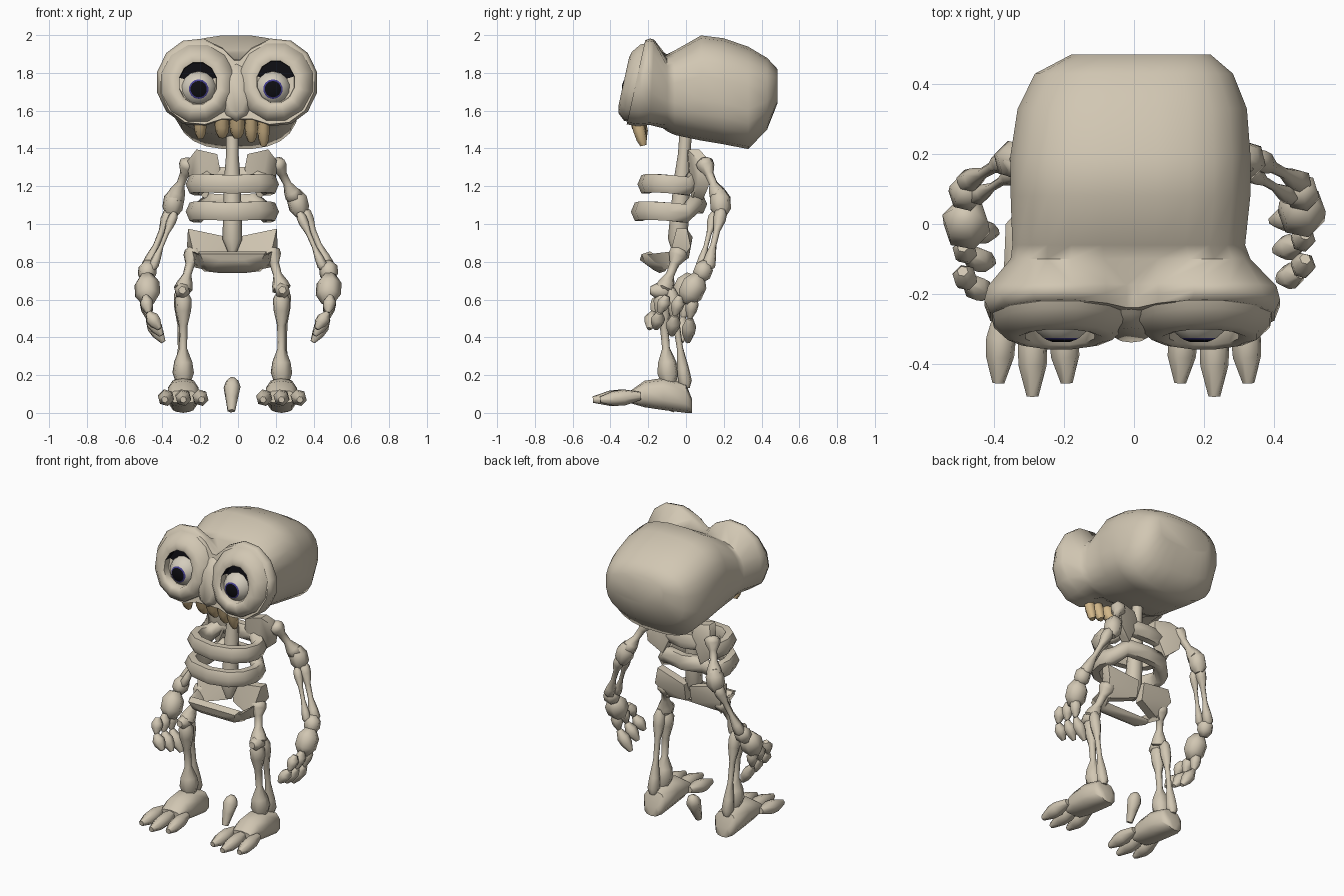
import bpy, bmesh, math
from mathutils import Vector as V

if "Cube" in bpy.data.objects:
    bpy.data.objects.remove(bpy.data.objects["Cube"])

def mat(name, c):
    m = bpy.data.materials.new(name)
    m.diffuse_color = (*c, 1)
    m.use_nodes = True
    m.node_tree.nodes["Principled BSDF"].inputs["Base Color"].default_value = m.diffuse_color
    return m

BONE = mat("bone", (.64, .57, .45))
TOOTH = mat("tooth_tan", (.64, .47, .25))
BLACK = mat("black", (.004, .004, .006))
BLUE = mat("iris_blue", (.06, .05, .28))
WHITE = mat("eye_white", (.66, .61, .51))
CX = -.03                      # body centre line

def finish(name, bm, mats, angle=50):
    bmesh.ops.recalc_face_normals(bm, faces=bm.faces)
    me = bpy.data.meshes.new(name)
    bm.to_mesh(me)
    bm.free()
    for m in mats:
        me.materials.append(m)
    o = bpy.data.objects.new(name, me)
    bpy.context.collection.objects.link(o)
    bpy.ops.object.select_all(action='DESELECT')
    o.select_set(True)
    bpy.context.view_layer.objects.active = o
    bpy.ops.object.shade_smooth_by_angle(angle=math.radians(angle))
    return o

def loft(name, rings, mats=(BONE,), bands=None, closed=False, caps=(0, 0), angle=50):
    """Skin a list of point rings; bands gives the material index per band."""
    bm = bmesh.new()
    vs = [[bm.verts.new(p) for p in r] for r in rings]
    n = len(vs[0])
    for i in range(len(vs) - (0 if closed else 1)):
        a, b = vs[i], vs[(i + 1) % len(vs)]
        for j in range(n):
            k = (j + 1) % n
            bm.faces.new((a[j], a[k], b[k], b[j])).material_index = bands[i] if bands else 0
    if not closed:
        bm.faces.new(vs[0]).material_index = caps[0]
        bm.faces.new(vs[-1]).material_index = caps[1]
    return finish(name, bm, mats, angle)

def ring(y, hw, z0, z1, cx=0, e=2.0, n=16, shear=0):
    """Superellipse outline in the xz plane; shear leans it with height."""
    pts = []
    for i in range(n):
        a = 2 * math.pi * (i + .5) / n
        c, s = math.cos(a), math.sin(a)
        dz = math.copysign(abs(s) ** (2 / e), s) * (z1 - z0) / 2
        pts.append((cx + hw * math.copysign(abs(c) ** (2 / e), c), y + shear * dz, (z0 + z1) / 2 + dz))
    return pts

def mask_ring(y, k=1, n=24, shear=.22):
    """Outline of two merged eye lobes in the xz plane."""
    pts = []
    for i in range(n):
        a = 2 * math.pi * (i + .5) / n
        c, s = math.cos(a), math.sin(a)
        A, B, C = c * c / .0462 + s * s / .054, -2 * abs(c) * .21 / .0462, .0441 / .0462 - 1
        t = (-B + math.sqrt(B * B - 4 * A * C)) / (2 * A)
        h = (.12 if s > 0 else .2) / abs(s)
        if abs(c) * h < .15:
            t = max(t, h)
        dz = t * s * k
        pts.append((t * c * k - .005, y + shear * dz, 1.75 + dz))
    return pts

SHAFT = [(0, .55), (.07, .95), (.18, .95), (.36, .5), (.6, .45), (.8, .85), (.93, 1), (1, .55)]
FINGER = [(0, .45), (.35, 1), (.65, .9), (1, .35)]
TOE = [(0, .5), (.4, 1), (.65, .95), (1, .4)]
BLOB = [(0, .5), (.3, 1), (.7, 1), (1, .5)]

def bone(name, p, q, r, prof=SHAFT, n=6, m=BONE):
    p, q = V(p), V(q)
    d = q - p
    u = d.orthogonal().normalized()
    w = d.normalized().cross(u)
    loft(name, [[p + d * t + (u * math.cos(2 * math.pi * i / n) + w * math.sin(2 * math.pi * i / n)) * r * k
                 for i in range(n)] for t, k in prof], (m,), angle=60)

def hull(name, pts):
    bm = bmesh.new()
    for p in pts:
        bm.verts.new(p)
    res = bmesh.ops.convex_hull(bm, input=bm.verts)
    bmesh.ops.delete(bm, geom=[v for v in res["geom_interior"] if isinstance(v, bmesh.types.BMVert)], context='VERTS')
    finish(name, bm, (BONE,), 50)

# skull: cranium, pinched valley, then the two-lobed face mask
loft("cranium", [ring(y, w, a, b, cx, 2.7, 24) for y, w, a, b, cx in [
    (.485, .2, 1.64, 1.82, .02), (.43, .285, 1.5, 1.88, 0), (.33, .33, 1.395, 1.94, -.005),
    (.2, .345, 1.42, 1.985, -.01), (.08, .345, 1.44, 2.0, -.01), (-.06, .335, 1.47, 1.92, -.015),
    (-.1, .345, 1.49, 1.9, -.01)]]
    + [mask_ring(-.18, .985, shear=.05), mask_ring(-.225, 1.01, shear=.15), mask_ring(-.265, .97)], angle=60)
loft("nose_bridge", [ring(y, w, a, b, -.008, 2, 10, .2) for y, w, a, b in (
    (-.24, .11, 1.535, 1.87), (-.285, .09, 1.55, 1.84), (-.318, .05, 1.58, 1.79))], angle=75)

# raised rims round the eye sockets, black under the lid, and eyes
for tag, cx, cz, ex in (("left", -.212, 1.745, -.208), ("right", .2, 1.752, .185)):
    prof = [(-.245, .205, .215), (-.285, .195, .205), (-.322, .155, .165), (-.33, .125, .135),
            (-.322, .102, .114), (-.276, .1, .112), (-.274, .04, .045)]
    o = loft(tag + "_eye_socket", [ring(y, rx, cz - rz, cz + rz, cx, 2, 12, .22) for y, rx, rz in prof],
             (BONE, BLACK), [0, 0, 0, 0, 1, 1], angle=60)
    for p in o.data.polygons:
        if p.center.z < cz + .02:
            p.material_index = 0
    R = .098
    loft(tag + "_eye", [ring(-.243 - R * math.cos(f), R * math.sin(f), 1.714 - R * math.sin(f),
                             1.714 + R * math.sin(f), ex, 2, 14) for f in (.25, .46, .56, .85, 1.2, 1.57, 2.0)],
         (WHITE, BLUE, BLACK), [2, 1, 0, 0, 0, 0], caps=(2, 0))

# teeth
for x, z0, r in ((-.2, 1.455, .034), (-.085, 1.46, .04), (-.005, 1.458, .042), (.07, 1.437, .036), (.135, 1.415, .034)):
    bone("tooth", (x, -.27, 1.58), (x, -.225, z0), r, [(0, .9), (.5, 1), (.8, .85), (1, .5)], 6, TOOTH)

# spine
bone("spine", (CX, 0, 1.5), (CX, -.05, .84), .055,
     [(0, .6), (.2, .6), (.4, .8), (.7, .9), (.88, .95), (1, .35)], 8)

# ribs: closed bands round the chest
for z0, yf in ((1.22, -.215), (1.075, -.25)):
    yb = .07
    rings = []
    for i in range(12):
        a = 2 * math.pi * i / 12
        s, c = math.sin(a), math.cos(a)
        ex = math.copysign(abs(s) ** .75, s)
        ey = math.copysign(abs(c) ** .9, c)
        zc = z0 + .015 * abs(s) - .01 + (.04 if c < -.8 else -.03 * (1 - c) / 2)
        rings.append([(CX + ex * (.205 + .042 * math.cos(t)), (yf + yb) / 2 + ey * ((yf - yb) / 2 - .042 * math.cos(t)),
                       zc + .056 * math.sin(t)) for t in [math.pi * k / 3 for k in range(6)]])
    loft("rib", rings, closed=True, angle=65)

# front bar of the pelvis
hull("pelvis_front", [(CX + s * x, y, z) for s in (-1, 1) for x, y, z in (
    (.17, -.235, .84), (.18, -.19, .855), (.15, -.11, .75), (.18, -.09, .78), (.06, -.245, .81),
    (.06, -.14, .74), (.15, -.215, .79), (.12, -.17, .755))])

for s, tag in ((-1, "left_"), (1, "right_")):
    P = lambda x, y, z, c=CX: (c + s * x, y, z)

    # pelvis wing and its link to the front bar
    hull(tag + "pelvis_wing", [P(x, y + d, z) for d in (-.03, .025) for x, y, z in (
        (.235, -.02, .975), (.24, .0, .88), (.19, -.07, .78), (.02, -.01, .82), (.02, .01, .93))])
    hull(tag + "pelvis_link", [P(x, y, z) for x, y, z in (
        (.15, -.21, .83), (.19, -.2, .84), (.15, -.13, .76), (.2, -.04, .77), (.22, -.03, .86), (.17, -.03, .8))])

    # shoulder blade
    hull(tag + "shoulder_blade", [P(x, y + d, z) for d in (-.03, .03) for x, y, z in (
        (.19, .04, 1.395), (.08, .035, 1.37), (.065, .05, 1.29), (.14, .06, 1.13), (.225, .09, 1.2), (.24, .1, 1.33))]
        + [P(.16, .12, 1.3)])

    # arm
    bone(tag + "upper_arm", P(.225, .09, 1.34), P(.32, .18, 1.13, -.015), .05)
    bone(tag + "elbow", P(.315, .18, 1.18, -.015), P(.345, .185, 1.04, -.01), .056, BLOB)
    bone(tag + "forearm_outer", P(.35, .19, 1.08, -.005), P(.485, .115, .76, 0), .036)
    bone(tag + "forearm_inner", P(.33, .15, 1.06, -.005), P(.455, .075, .76, 0), .028)
    bone(tag + "wrist", P(.475, .11, .8, 0), P(.485, .07, .7, 0), .05, BLOB)
    d = -.035 if s < 0 else 0
    bone(tag + "hand", P(.485, .07 + d, .73, 0), P(.475, .0 + d, .58, 0), .068, BLOB)
    for k in range(3):
        f = k / 2
        a, b, c = (P(.49, .04 + d - .14 * f, .62, 0), P(.475, .02 + d - .16 * f, .5 + .03 * f, 0),
                   P(.395 + .02 * f, .01 + d - .17 * f, .375 + .07 * f, 0))
        bone(tag + "finger_base", a, b, .036, FINGER)
        bone(tag + "finger_tip", b, c, .038, FINGER)

    # leg
    bone(tag + "thigh", P(.2, -.03, .87), P(.265, -.12, .64), .052)
    bone(tag + "knee", P(.265, -.19, .65), P(.265, -.08, .64), .042, BLOB)
    bone(tag + "shin", P(.26, -.13, .63), P(.26, -.09, .15), .062,
         [(0, .5), (.06, .75), (.18, .7), (.35, .38), (.6, .34), (.75, .8), (.87, .95), (1, .6)])
    bone(tag + "calf_bone", P(.275, -.08, .66), P(.27, .0, .13), .038)

    # foot and toes
    loft(tag + "foot", [ring(y, w, a, b, CX + s * .26, 2.5, 10) for y, w, a, b in (
        (.033, .05, .0, .07), (0, .08, .0, .155), (-.12, .085, .015, .185), (-.22, .085, .03, .17), (-.29, .075, .05, .12))])
    for x, y in ((-.085, -.455), (0, -.493), (.085, -.455)):
        bone(tag + "toe", P(.26 + x, -.24, .09), P(.26 + x * 1.15, y, .07), .044, TOE)

# loose small bone standing between the feet
bone("loose_bone", (CX - .005, -.085, .01), (CX, -.015, .185), .046, [(0, .45), (.4, .75), (.72, 1), (.9, .75), (1, .3)])
